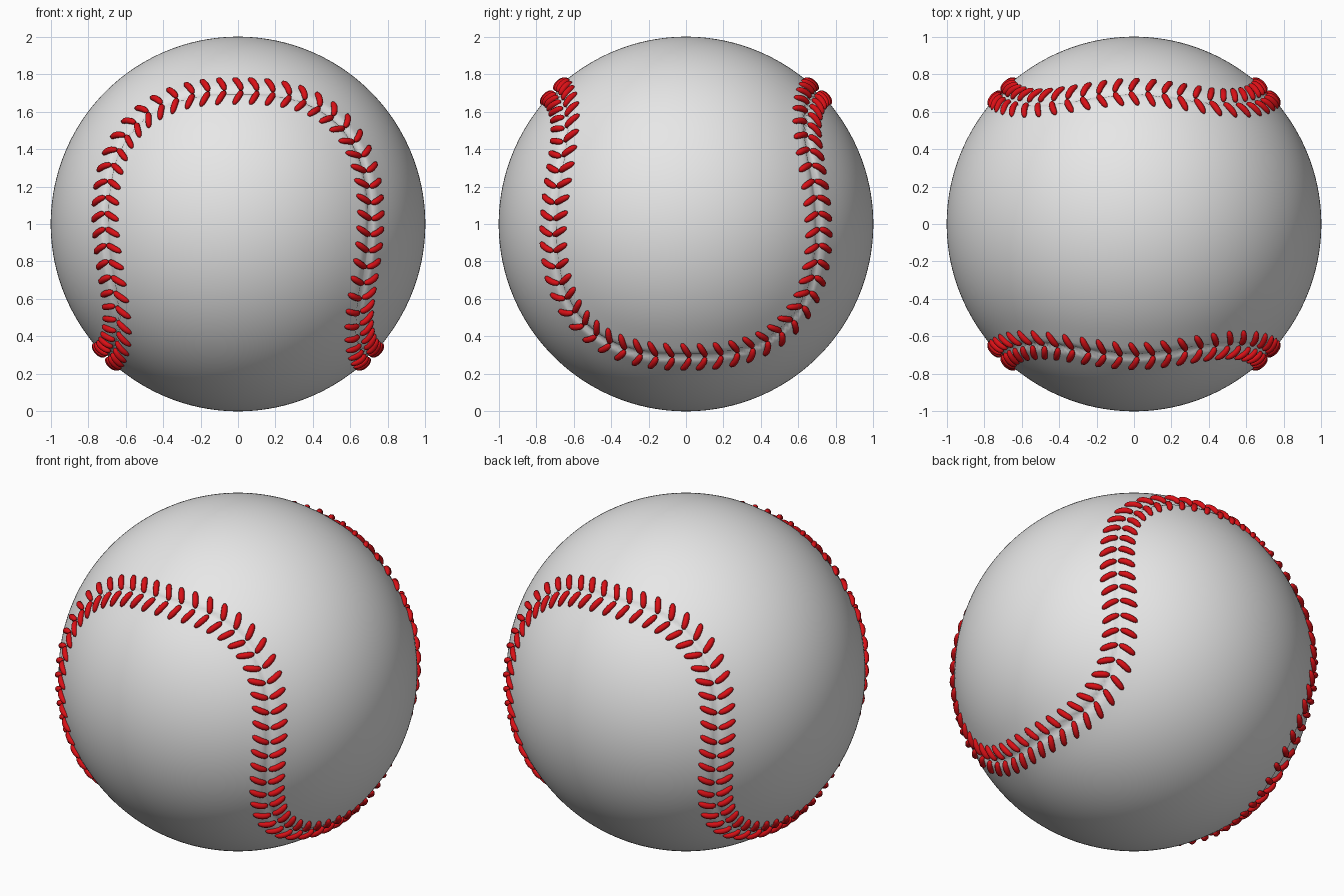
import bpy, bmesh, math
from mathutils import Vector, kdtree

if "Cube" in bpy.data.objects:
    bpy.data.objects.remove(bpy.data.objects["Cube"])

CENTRE = Vector((0, 0, 1))
PAIRS = 108            # stitch pairs around the seam


def material(name, rgb):
    m = bpy.data.materials.new(name)
    m.diffuse_color = (*rgb, 1)
    m.use_nodes = True
    m.node_tree.nodes["Principled BSDF"].inputs["Base Color"].default_value = m.diffuse_color
    return m


white = material("white_leather", (0.8, 0.8, 0.8))
red = material("red_thread", (0.7, 0.005, 0.008))


def finish(bm, name, mat):
    mesh = bpy.data.meshes.new(name)
    bmesh.ops.recalc_face_normals(bm, faces=bm.faces)
    for f in bm.faces:
        f.smooth = True
    bm.to_mesh(mesh)
    bm.free()
    mesh.materials.append(mat)
    ob = bpy.data.objects.new(name, mesh)
    bpy.context.collection.objects.link(ob)
    return ob


# Seam path: a squarish arch on the front, turned and flipped four times
def arch(n=500, size=0.709, p=2.55):
    pts = []
    for i in range(n):
        a = math.pi * (1 - i / n)
        c, s = math.cos(a), math.sin(a)
        k = size / (abs(c) ** p + abs(s) ** p) ** (1 / p)
        x, z = c * k, s * k
        pts.append(Vector((x, -math.sqrt(1 - x * x - z * z), z)))
    return pts


seam, part = [], arch()
for _ in range(4):
    seam += part
    part = [Vector((-v.y, v.x, -v.z)) for v in part]

# Running length along the seam, for even stitch spacing
dist = [0.0]
for i, v in enumerate(seam):
    dist.append(dist[-1] + (seam[(i + 1) % len(seam)] - v).length)

tree = kdtree.KDTree(len(seam))
for i, v in enumerate(seam):
    tree.insert(v, i)
tree.balance()

# Ball: smooth sphere with a soft ridge and a narrow groove along the seam
bm = bmesh.new()
bmesh.ops.create_uvsphere(bm, u_segments=288, v_segments=144, radius=1)
for v in bm.verts:
    d = tree.find(v.co)[2]
    r = 1 + 0.005 * math.exp(-(d / 0.08) ** 2) - 0.02 * math.exp(-(d / 0.016) ** 2)
    v.co = v.co * r + CENTRE
finish(bm, "ball", white)


# One stitch: a bent, round-ended strand leaning back from the seam
def add_stitch(bm, origin, forward, side, rings=9, sides=8):
    path, radii = [], []
    for j in range(rings):
        u = 0.5 - 0.5 * math.cos(math.pi * (0.04 + 0.92 * j / (rings - 1)))
        p = origin + side * (0.004 + 0.094 * u) + forward * (0.018 - 0.042 * u ** 1.4)
        path.append(p.normalized() * (1.002 + 0.010 * math.sin(math.pi * u)))
        radii.append(0.0175 * (1 - abs(2 * u - 1) ** 3.5) ** 0.5)
    loops = []
    for j, p in enumerate(path):
        t = (path[min(j + 1, rings - 1)] - path[max(j - 1, 0)]).normalized()
        up = p.normalized()
        across = t.cross(up).normalized()
        up = across.cross(t)
        loops.append([bm.verts.new(p + CENTRE + radii[j] * (
            across * math.cos(2 * math.pi * k / sides) + up * math.sin(2 * math.pi * k / sides)))
            for k in range(sides)])
    for a, b in zip(loops, loops[1:]):
        for k in range(sides):
            n = (k + 1) % sides
            bm.faces.new((a[k], a[n], b[n], b[k]))
    bm.faces.new(loops[0])
    bm.faces.new(loops[-1])


# Stitches: two mirrored rows making chevrons along the seam
rows = {"stitches_outer": bmesh.new(), "stitches_inner": bmesh.new()}
i = 0
for s in range(PAIRS):
    target = dist[-1] * (s + 0.5) / PAIRS
    while dist[i + 1] < target:
        i += 1
    o = seam[i]
    fwd = (seam[(i + 2) % len(seam)] - seam[i - 2]).normalized()
    side = o.cross(fwd).normalized()
    add_stitch(rows["stitches_outer"], o, fwd, side)
    add_stitch(rows["stitches_inner"], o, fwd, -side)
for name, b in rows.items():
    finish(b, name, red)
